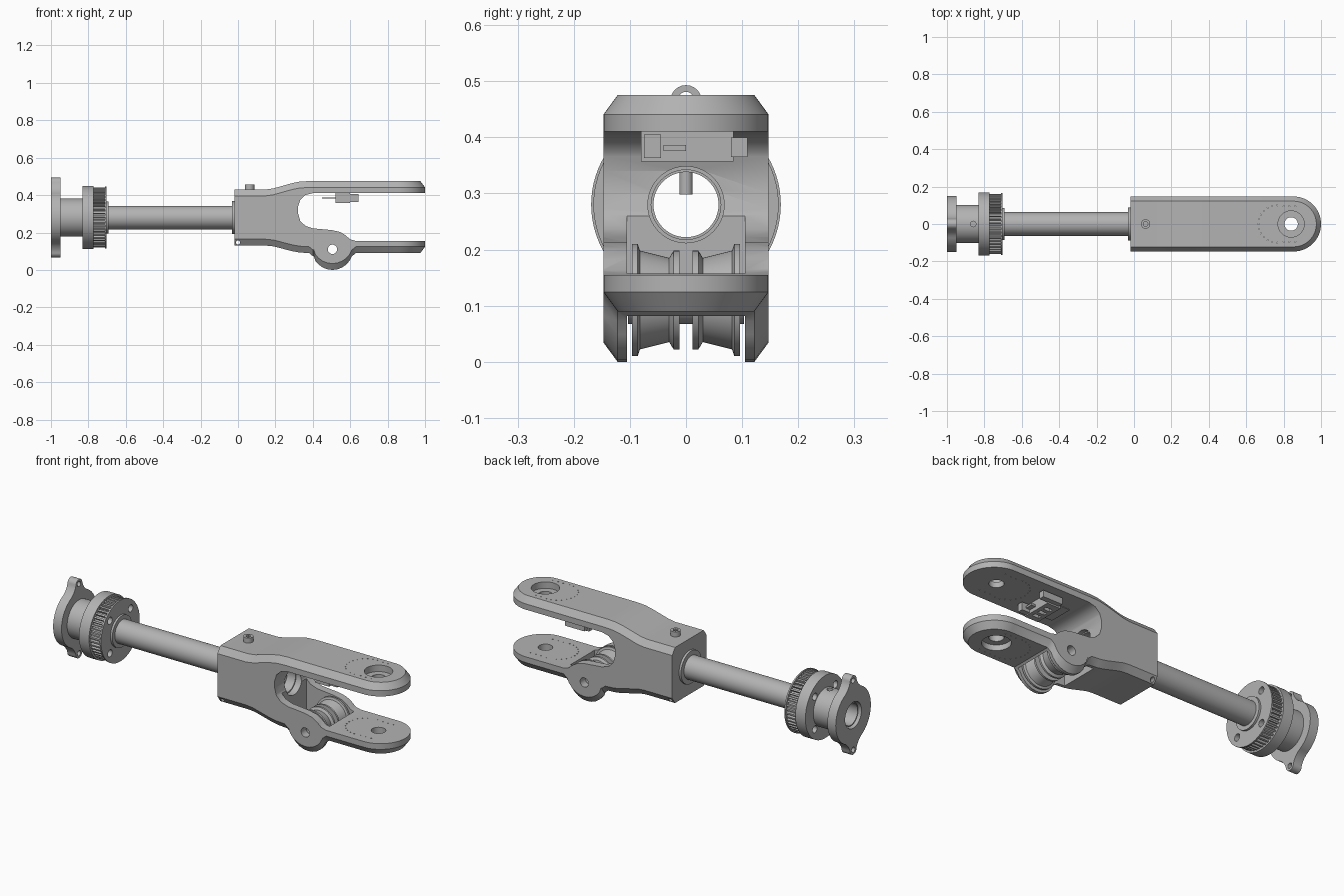
import bpy, bmesh, math
from math import sin, cos, pi, radians

cube = bpy.data.objects.get("Cube")
if cube:
    bpy.data.objects.remove(cube)

GREY = (0.45, 0.45, 0.45, 1)
metal = bpy.data.materials.new("plain grey")
metal.use_nodes = True
metal.diffuse_color = GREY
metal.node_tree.nodes["Principled BSDF"].inputs["Base Color"].default_value = GREY

AXIS_Z = 0.28      # height of the shaft axis
PIVOT = (0.505, 0.11)  # x, z of the roller axle


def place(axis, a, u, v):
    """Point at distance a along an axis, with u, v across it."""
    return {"x": (a, u, v), "y": (u, a, v), "z": (u, v, a)}[axis]


def finish(name, bm, smooth=30):
    bmesh.ops.remove_doubles(bm, verts=bm.verts, dist=1e-5)
    bmesh.ops.recalc_face_normals(bm, faces=bm.faces)
    mesh = bpy.data.meshes.new(name)
    bm.to_mesh(mesh)
    bm.free()
    mesh.materials.append(metal)
    obj = bpy.data.objects.new(name, mesh)
    bpy.context.collection.objects.link(obj)
    soften(obj, smooth)
    return obj


def soften(obj, angle=30):
    for p in obj.data.polygons:
        p.use_smooth = True
    obj.data.set_sharp_from_angle(angle=radians(angle))


def add_prism(bm, axis, outline, a0, a1):
    ends = [[bm.verts.new(place(axis, a, u, v)) for u, v in outline] for a in (a0, a1)]
    n = len(outline)
    for i in range(n):
        j = (i + 1) % n
        bm.faces.new((ends[0][i], ends[0][j], ends[1][j], ends[1][i]))
    for end in ends:
        bm.faces.new(end)


def prism(name, axis, outline, a0, a1):
    bm = bmesh.new()
    add_prism(bm, axis, outline, a0, a1)
    return finish(name, bm)


def circle(u, v, r, n=32):
    return [(u + r * cos(2 * pi * i / n), v + r * sin(2 * pi * i / n)) for i in range(n)]


def box(name, x0, x1, y0, y1, z0, z1):
    return prism(name, "z", [(x0, y0), (x1, y0), (x1, y1), (x0, y1)], z0, z1)


def rod(name, axis, u, v, r, a0, a1, n=32):
    return prism(name, axis, circle(u, v, r, n), a0, a1)


def lathe(name, axis, u, v, profile, n=64):
    """Spin a closed (distance, radius) profile about an axis."""
    bm = bmesh.new()
    rings = [[bm.verts.new(place(axis, a, p, q)) for p, q in circle(u, v, r, n)] for a, r in profile]
    for k, ring in enumerate(rings):
        nxt = rings[(k + 1) % len(rings)]
        for i in range(n):
            j = (i + 1) % n
            bm.faces.new((ring[i], ring[j], nxt[j], nxt[i]))
    return finish(name, bm)


def cut(obj, *cutters):
    for c in cutters:
        c.hide_render = True
        mod = obj.modifiers.new("cut", "BOOLEAN")
        mod.operation, mod.solver, mod.object = "DIFFERENCE", "EXACT", c
        bpy.context.view_layer.objects.active = obj
        bpy.ops.object.modifier_apply(modifier=mod.name)
        bpy.data.objects.remove(c)
    soften(obj)


# Fork body: chamfered cross-sections (x, bottom, top) swept to a round tip
stations = [(-0.02, .13, .43), (.15, .13, .43), (.19, .126, .436), (.24, .113, .45),
            (.29, .1, .464), (.33, .093, .472), (.38, .09, .475), (.405, .075, .475)]
for i in range(11):
    a = radians(200 + 14 * i)
    stations.append((PIVOT[0] + .11 * cos(a), PIVOT[1] + .11 * sin(a), .475))
stations = sorted(stations) + [(.63, .09, .475)]
W, CH_Y, CH_Z, TIP = .147, .025, .034, .853
sections = [(x, x, W, W - CH_Y, b, t) for x, b, t in stations]
for i in range(17):
    a = pi / 2 * (1 - i / 16)
    sections.append((TIP + W * cos(a), TIP + (W - CH_Y) * cos(a),
                     W * sin(a), (W - CH_Y) * sin(a), .09, .475))
bm = bmesh.new()
loops = []
for xo, xi, wo, wi, b, t in sections:
    pts = [(xi, -wi, b), (xi, wi, b), (xo, wo, b + CH_Z), (xo, wo, t - CH_Z),
           (xi, wi, t), (xi, -wi, t), (xo, -wo, t - CH_Z), (xo, -wo, b + CH_Z)]
    loops.append([bm.verts.new(p) for p in pts])
for s, e in zip(loops, loops[1:]):
    for i in range(8):
        j = (i + 1) % 8
        bm.faces.new((s[i], s[j], e[j], e[i]))
bm.faces.new(loops[0])
bmesh.ops.dissolve_degenerate(bm, dist=1e-5, edges=bm.edges)
fork = finish("fork_body", bm)

# Slot between the arms, roller pocket, bores and arm eyes
slot = [(1.1, .155), (.63, .155), (.6, .163), (.575, .185), (.545, .203), (.5, .213),
        (.4, .222), (.36, .236), (.333, .262), (.322, .3), (.322, .34), (.333, .375),
        (.36, .4), (.4, .41), (1.1, .41)]
cut(fork,
    prism("slot_cutter", "y", slot, -.3, .3),
    box("pocket_cutter", .335, .62, -.105, .105, -.1, .3),
    rod("bore_cutter", "x", 0, AXIS_Z, .068, -.1, .5, 64),
    rod("axle_cutter", "y", *PIVOT, .025, -.3, .3),
    rod("pin_cutter", "y", 0, .146, .011, -.3, .3, 16),
    rod("eye_cutter", "z", .84, 0, .036, -.1, .6),
    rod("upper_recess_cutter", "z", .84, 0, .07, .44, .6, 48),
    rod("lower_recess_cutter", "z", .84, 0, .07, -.1, .12, 48))

# Rows of pinholes in a U around the arm eyes
holes = [(.765 + .1 * cos(radians(a)), .1 * sin(radians(a))) for a in range(90, 271, 15)]
holes += [(x, s * .095) for x in (.8, .83, .863) for s in (-1, 1)]
bm = bmesh.new()
for u, v in holes:
    add_prism(bm, "z", circle(u, v, .003, 6), -.1, .6)
cut(fork, finish("pinhole_cutter", bm))

# Pair of tapered rollers on a hollow axle
for side, label in ((-1, "right"), (1, "left")):
    shape = [(.012, .042), (.012, .088), (.022, .088), (.03, .075), (.082, .088),
             (.086, .1), (.096, .1), (.096, .042)]
    lathe(label + "_roller", "y", *PIVOT, [(side * a, r) for a, r in shape])
lathe("roller_axle", "y", *PIVOT, [(-.103, .025), (-.103, .043), (.103, .043), (.103, .025)], 40)

# Hollow shaft and its collars
lathe("shaft_tube", "x", 0, AXIS_Z, [(-.985, .058), (-.985, .063), (.25, .063), (.25, .058)])
lathe("fork_collar", "x", 0, AXIS_Z, [(-.032, .062), (-.032, .088), (-.018, .088), (-.018, .062)])
lathe("fork_bushing", "x", 0, AXIS_Z, [(-.02, .062), (-.02, .069), (.3, .069), (.3, .062)])
lathe("pulley_collar", "x", 0, AXIS_Z, [(-.71, .062), (-.71, .085), (-.692, .085), (-.692, .062)])

# Clamp screw through the top of the fork
screw = rod("clamp_screw_head", "z", .062, 0, .025, .425, .457)
cut(screw, rod("socket_cutter", "z", .062, 0, .013, .44, .5, 6))
rod("clamp_screw_shank", "z", .062, 0, .012, .298, .43, 20)


# Toothed pulley between two discs, with four bolt holes
def bolt_holes():
    bm = bmesh.new()
    for y in (-.088, .088):
        for z in (-.088, .088):
            add_prism(bm, "x", circle(y, AXIS_Z + z, .019, 20), -1, -.6)
    return finish("bolt_cutter", bm)


teeth = []
for i in range(48):
    for step, r in ((0, .147), (.4, .147), (.5, .16), (.9, .16)):
        a = 2 * pi * (i + step) / 48
        teeth.append((r * cos(a), AXIS_Z + r * sin(a)))
pulley = prism("toothed_pulley", "x", teeth, -.775, -.709)
cut(pulley, rod("pulley_bore_cutter", "x", 0, AXIS_Z, .062, -1, 0, 64), bolt_holes())
for name, x0, x1, r in (("pulley_back_disc", -.832, -.772, .169), ("pulley_front_disc", -.711, -.703, .165)):
    disc = lathe(name, "x", 0, AXIS_Z, [(x0, .062), (x0, r), (x1, r), (x1, .062)], 80)
    cut(disc, bolt_holes())

# Hub with a set-screw hole
hub = lathe("hub", "x", 0, AXIS_Z, [(-.955, .062), (-.955, .102), (-.828, .102), (-.828, .062)])
cut(hub, rod("set_screw_cutter", "z", -.86, 0, .015, AXIS_Z + .07, .6, 20))

# End flange with an ear above and below
half = [(.15 * cos(radians(a)), .15 * sin(radians(a))) for a in range(0, 66, 5)]
half += [(.046, .152), (.034, .17)]
half += [(.028 * cos(radians(a)), .185 + .028 * sin(radians(a))) for a in range(0, 181, 15)]
half += [(-.034, .17), (-.046, .152)]
half += [(.15 * cos(radians(a)), .15 * sin(radians(a))) for a in range(115, 180, 5)]
outline = half + [(-u, -v) for u, v in half]
flange = prism("end_flange", "x", [(u, AXIS_Z + v) for u, v in outline], -1, -.95)
cut(flange,
    rod("flange_bore_cutter", "x", 0, AXIS_Z, .07, -1.1, -.9, 64),
    rod("upper_ear_cutter", "x", 0, AXIS_Z + .187, .014, -1.1, -.9, 20),
    rod("lower_ear_cutter", "x", 0, AXIS_Z - .187, .014, -1.1, -.9, 20))

# Small switch under the upper arm
switch = box("switch_body", .52, .6, -.08, .085, .357, .412)
cut(switch, *[box("switch_slot_cutter", .54, .58, y, y + .02, .3, .375) for y in (-.05, -.01, .03)])
box("switch_plug", .6, .645, -.075, -.045, .363, .405)
box("switch_clip", .53, .645, .08, .11, .365, .4)
box("switch_terminals", .59, .625, -.04, .0, .376, .386)
box("switch_lever", .45, .53, -.06, .07, .382, .387)
